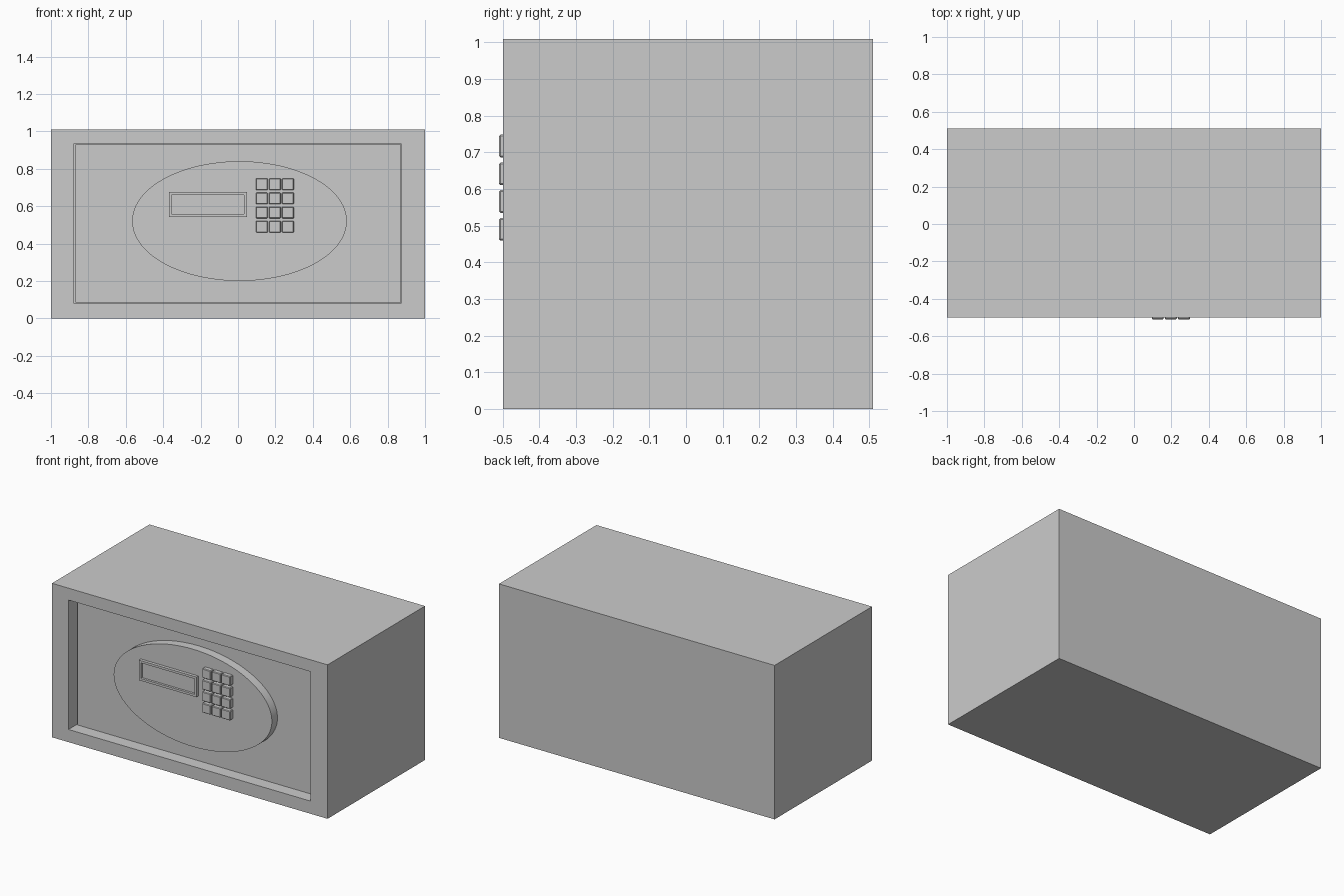
import bpy, bmesh, math
from mathutils import Matrix

if "Cube" in bpy.data.objects:
    bpy.data.objects.remove(bpy.data.objects["Cube"])


def box(name, x, y, z, bevel=0.0):
    """Box from (min, max) ranges on each axis."""
    r = (x, y, z)
    bm = bmesh.new()
    bmesh.ops.create_cube(bm, size=1)
    for v in bm.verts:
        for i in range(3):
            v.co[i] = r[i][0] if v.co[i] < 0 else r[i][1]
    me = bpy.data.meshes.new(name)
    bm.to_mesh(me)
    bm.free()
    ob = bpy.data.objects.new(name, me)
    bpy.context.collection.objects.link(ob)
    if bevel:
        m = ob.modifiers.new("bevel", 'BEVEL')
        m.width, m.segments = bevel, 1
    return ob


def cut(ob, cutter):
    m = ob.modifiers.new("cut", 'BOOLEAN')
    m.operation, m.solver, m.object = 'DIFFERENCE', 'EXACT', cutter
    cutter.hide_render = True
    cutter.hide_set(True)


# safe body with the door opening
body = box("safe_body", (-1, 1), (-0.5, 0.51), (0, 1.01))
cut(body, box("opening_cutter", (-0.88, 0.875), (-0.7, -0.38), (0.083, 0.932)))

# recessed door with a thin gap around it
box("door", (-0.87, 0.872), (-0.422, -0.38), (0.086, 0.929))

# raised oval control panel
bm = bmesh.new()
bmesh.ops.create_cone(bm, cap_ends=True, segments=96, radius1=1, radius2=1, depth=1)
bm.transform(Matrix.Translation((0.008, -0.45, 0.52))
             @ Matrix.Diagonal((0.574, 0.06, 0.32, 1))
             @ Matrix.Rotation(math.pi / 2, 4, 'X'))
me = bpy.data.meshes.new("oval_panel")
bm.to_mesh(me)
bm.free()
oval = bpy.data.objects.new("oval_panel", me)
bpy.context.collection.objects.link(oval)
bpy.context.view_layer.objects.active = oval
oval.select_set(True)
bpy.ops.object.shade_smooth_by_angle(angle=math.radians(30))
oval.select_set(False)

# display frame with sunken screen
frame = box("display_frame", (-0.37, 0.048), (-0.5, -0.47), (0.543, 0.675))
cut(frame, box("screen_cutter", (-0.355, 0.033), (-0.6, -0.485), (0.558, 0.66)))

# keypad, three columns by four rows
for row in range(4):
    for col in range(3):
        x, z = 0.127 + 0.07 * col, 0.49 + 0.0757 * row
        box(f"key_{row}_{col}", (x - 0.032, x + 0.032), (-0.51, -0.47),
            (z - 0.031, z + 0.031), bevel=0.004)
